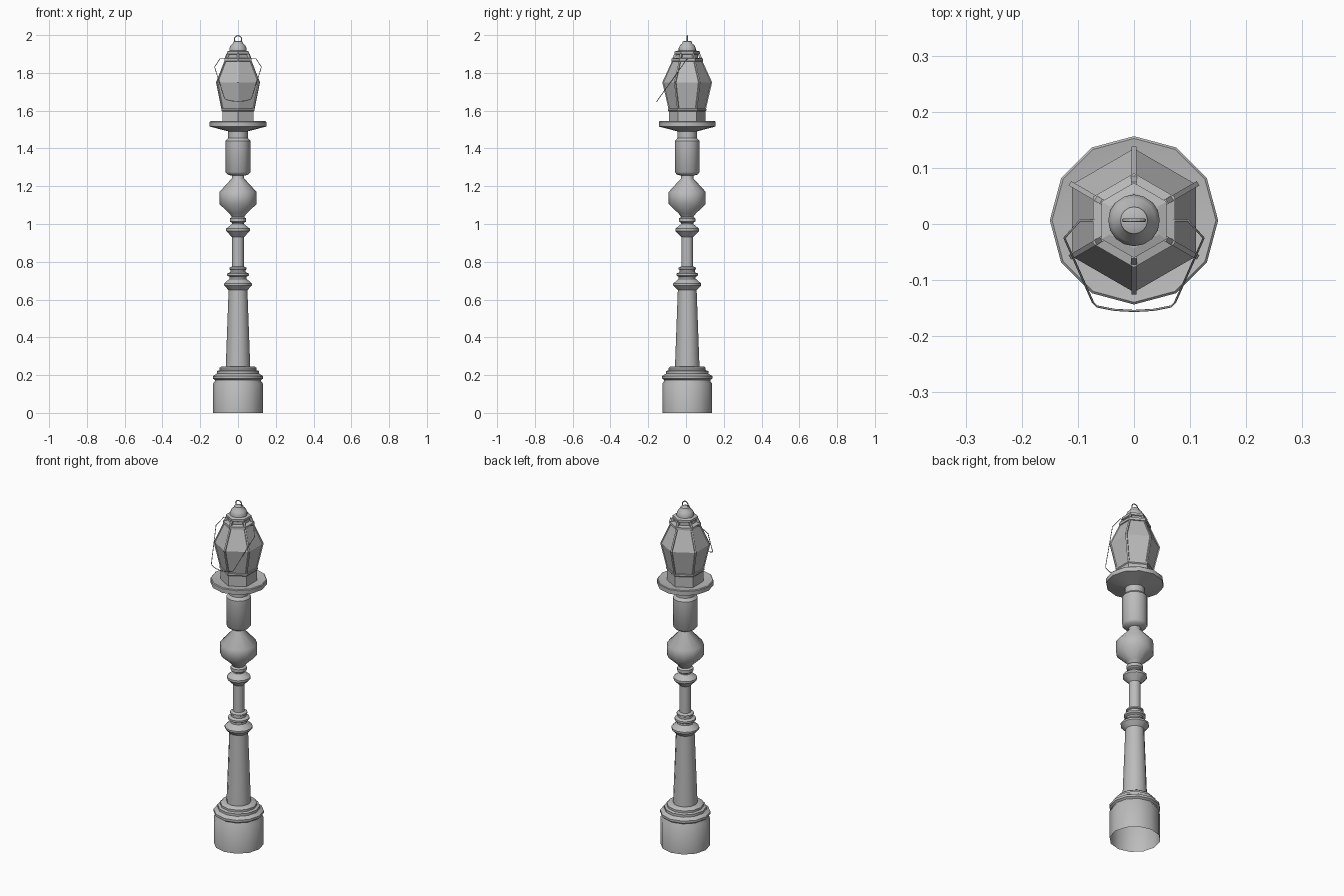
import bpy, bmesh
from math import sin, cos, pi, radians
from mathutils import Vector

if "Cube" in bpy.data.objects:
    bpy.data.objects.remove(bpy.data.objects["Cube"], do_unlink=True)

AXIS_Y = 0.0065  # the post sits slightly behind the swinging handle

grey = bpy.data.materials.new("plain grey")
grey.use_nodes = True
grey.diffuse_color = (0.5, 0.5, 0.5, 1)
grey.node_tree.nodes["Principled BSDF"].inputs["Base Color"].default_value = (0.5, 0.5, 0.5, 1)


def add_object(name, bm, smooth=None):
    bmesh.ops.recalc_face_normals(bm, faces=bm.faces)
    mesh = bpy.data.meshes.new(name)
    bm.to_mesh(mesh)
    bm.free()
    mesh.materials.append(grey)
    obj = bpy.data.objects.new(name, mesh)
    bpy.context.collection.objects.link(obj)
    if smooth:
        bpy.ops.object.select_all(action="DESELECT")
        obj.select_set(True)
        bpy.context.view_layer.objects.active = obj
        bpy.ops.object.shade_smooth_by_angle(angle=radians(smooth))
    return obj


def turned(name, profile, sides, smooth=None, caps=(False, True)):
    """Rings of (radius, height), first corner on +y, joined by quads."""
    bm = bmesh.new()
    rings = []
    for r, z in profile:
        angles = [2 * pi * i / sides for i in range(sides)]
        rings.append([bm.verts.new((r * sin(a), AXIS_Y + r * cos(a), z)) for a in angles])
    for low, high in zip(rings, rings[1:]):
        for i in range(sides):
            j = (i + 1) % sides
            bm.faces.new((low[i], low[j], high[j], high[i]))
    for ring, wanted in zip((rings[0], rings[-1]), caps):
        if wanted:
            bm.faces.new(ring)
    return add_object(name, bm, smooth)


def corner_bars(name, path, width, depth):
    """A square bar up each of the six lantern corners, along (radius, height)."""
    bm = bmesh.new()
    for k in range(6):
        a = k * pi / 3
        out, side = Vector((sin(a), cos(a), 0)), Vector((cos(a), -sin(a), 0))
        rings = []
        for r, z in path:
            centre = Vector((0, AXIS_Y, z))
            rings.append([bm.verts.new(centre + out * (r + d) + side * s)
                          for d, s in ((0, -width), (0, width), (-depth, width), (-depth, -width))])
        for low, high in zip(rings, rings[1:]):
            for i in range(4):
                j = (i + 1) % 4
                bm.faces.new((low[i], low[j], high[j], high[i]))
        bm.faces.new(rings[0])
        bm.faces.new(rings[-1])
    return add_object(name, bm)


# Post, bottom to top
turned("base", [(.132, 0), (.132, .155), (.122, .168), (.122, .174), (.133, .182),
                (.133, .195), (.112, .208), (.112, .222), (.098, .226),
                (.098, .238), (.088, .246), (.06, .246)], 12, 40)
turned("lower_shaft", [(.065, .24), (.05, .645)], 12, 40)
turned("lower_collar", [(.05, .64), (.05, .65), (.074, .675), (.074, .685), (.045, .71),
                        (.045, .72), (.057, .727), (.057, .738), (.04, .745),
                        (.04, .757), (.046, .76), (.046, .768), (.033, .775)], 12, 40)
turned("middle_shaft", [(.031, .77), (.031, .94)], 12, 40)
turned("upper_collar", [(.031, .93), (.063, .963), (.063, .975), (.032, 1.0), (.032, 1.006),
                        (.043, 1.013), (.043, 1.03), (.031, 1.037)], 12, 40)
turned("bulb", [(.031, 1.035), (.045, 1.055), (.098, 1.105), (.098, 1.17),
                (.032, 1.242), (.032, 1.262)], 12, 50)
turned("upper_drum", [(.03, 1.255), (.055, 1.262), (.066, 1.275), (.066, 1.44),
                      (.052, 1.455), (.052, 1.5)], 12, 40)
turned("platform", [(.05, 1.49), (.15, 1.516), (.15, 1.54), (.146, 1.544),
                    (.09, 1.535), (.05, 1.535)], 12, 40)

# Six-sided lantern
turned("lantern_base", [(.096, 1.534), (.096, 1.595), (.101, 1.6),
                        (.101, 1.61), (.094, 1.612)], 6)
turned("lantern_glass", [(.095, 1.605), (.128, 1.75), (.078, 1.862)], 6)
corner_bars("lantern_edges", [(.099, 1.608), (.132, 1.75), (.08, 1.864)], .0045, .008)
turned("lower_rim", [(.07, 1.858), (.084, 1.862), (.084, 1.876), (.066, 1.88)], 6)
turned("vent", [(.058, 1.875), (.058, 1.9)], 6)
corner_bars("vent_posts", [(.08, 1.874), (.068, 1.902)], .005, .014)
turned("upper_rim", [(.06, 1.897), (.067, 1.9), (.067, 1.913), (.05, 1.918)], 6)
turned("cap", [(.046, 1.912), (.046, 1.928), (.039, 1.945), (.026, 1.957), (.024, 1.966),
               (.014, 1.97)], 16, 50)


def wire(name, points, radius, closed=False):
    curve = bpy.data.curves.new(name, "CURVE")
    curve.dimensions = "3D"
    curve.bevel_depth = radius
    curve.bevel_resolution = 1
    spline = curve.splines.new("POLY")
    spline.points.add(len(points) - 1)
    for p, co in zip(spline.points, points):
        p.co = (*co, 1)
    spline.use_cyclic_u = closed
    curve.materials.append(grey)
    obj = bpy.data.objects.new(name, curve)
    bpy.context.collection.objects.link(obj)


# Hanging ring and swung-down handle
ring = [2 * pi * i / 16 for i in range(16)]
wire("top_ring", [(.019 * cos(a), AXIS_Y, 1.978 + .019 * sin(a)) for a in ring], .003, True)

half = [(.07, .0065), (.096, .0065), (.124, -.025), (.073, -.14), (.066, -.147), (.035, -.153)]
path = half + [(0, -.155)] + [(-x, y) for x, y in reversed(half)]
wire("handle", [(x, y, 1.875 + 1.4 * (y - AXIS_Y)) for x, y in path], .002)
